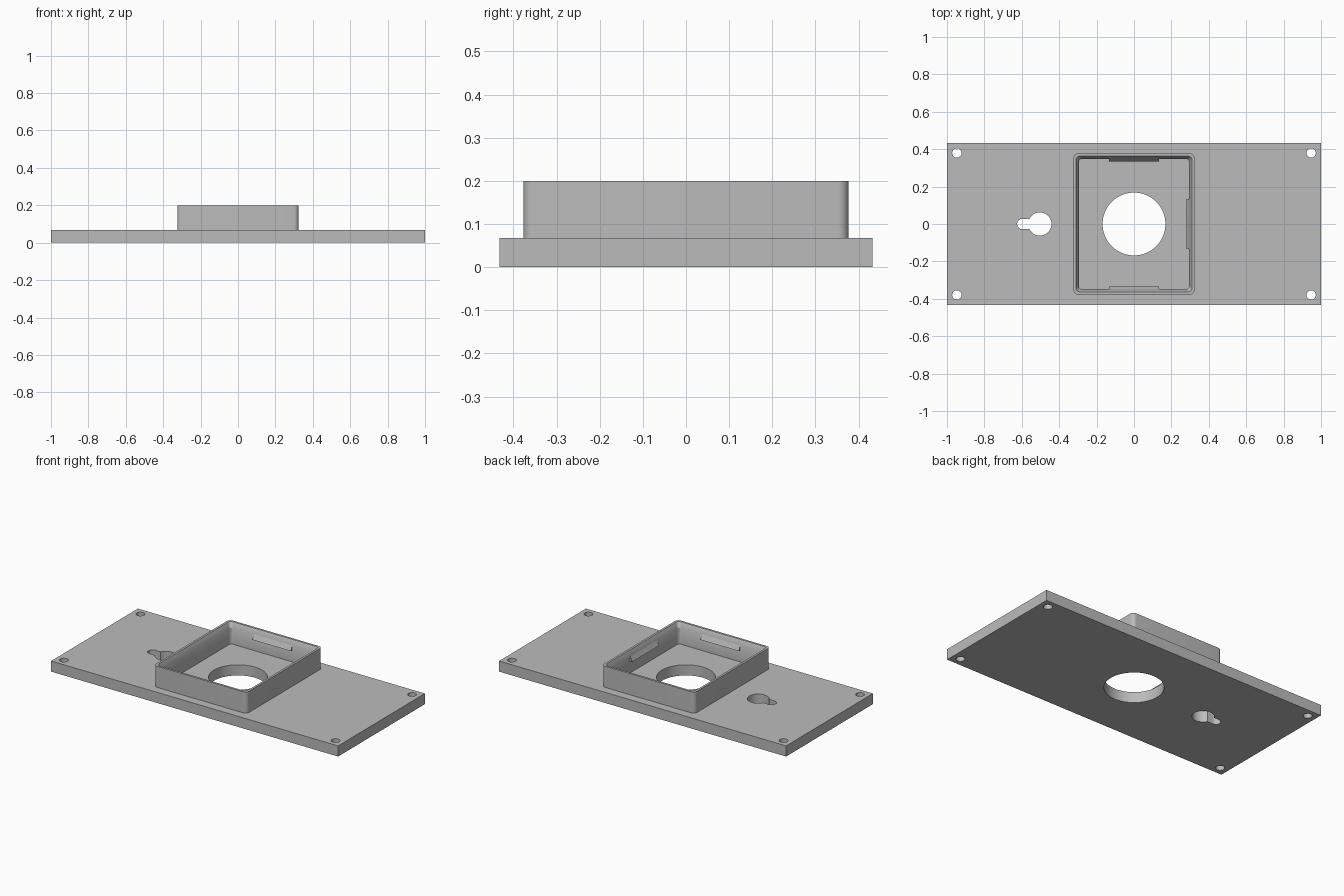
import bpy, bmesh, math
from mathutils import Matrix

cube = bpy.data.objects.get("Cube")
if cube:
    bpy.data.objects.remove(cube, do_unlink=True)

grey = bpy.data.materials.new("plain grey")
grey.use_nodes = True
grey.diffuse_color = (0.5, 0.5, 0.5, 1)
grey.node_tree.nodes["Principled BSDF"].inputs["Base Color"].default_value = (0.5, 0.5, 0.5, 1)

PLATE_TOP, RIM_TOP = 0.067, 0.2


def arc(cx, cy, r, start, end, steps):
    angles = [math.radians(start + (end - start) * i / steps) for i in range(steps + 1)]
    return [(cx + r * math.cos(a), cy + r * math.sin(a)) for a in angles]


def circle(cx, cy, r, steps=64):
    return arc(cx, cy, r, 0, 360, steps)[:-1]


def rounded_rect(hx, hy, r):
    pts = []
    for i, (sx, sy) in enumerate([(1, 1), (-1, 1), (-1, -1), (1, -1)]):
        pts += arc(sx * (hx - r), sy * (hy - r), r, 90 * i, 90 * i + 90, 8)
    return pts


def finish(name, bm):
    bmesh.ops.remove_doubles(bm, verts=bm.verts, dist=0.0001)
    bmesh.ops.recalc_face_normals(bm, faces=bm.faces)
    mesh = bpy.data.meshes.new(name)
    bm.to_mesh(mesh)
    bm.free()
    mesh.materials.clear()
    mesh.materials.append(grey)
    obj = bpy.data.objects.new(name, mesh)
    bpy.context.collection.objects.link(obj)
    bpy.ops.object.select_all(action='DESELECT')
    obj.select_set(True)
    bpy.context.view_layer.objects.active = obj
    bpy.ops.object.shade_smooth_by_angle(angle=math.radians(30))
    return obj


def pierced_plate(name, outlines, thickness):
    # Filled flat outline with holes, extruded to a solid
    curve = bpy.data.curves.new(name, 'CURVE')
    curve.dimensions = '2D'
    curve.fill_mode = 'BOTH'
    curve.extrude = thickness / 2
    for pts in outlines:
        spline = curve.splines.new('POLY')
        spline.points.add(len(pts) - 1)
        for point, (x, y) in zip(spline.points, pts):
            point.co = (x, y, 0, 1)
        spline.use_cyclic_u = True
    temp = bpy.data.objects.new(name + " outline", curve)
    bpy.context.collection.objects.link(temp)
    graph = bpy.context.evaluated_depsgraph_get()
    mesh = bpy.data.meshes.new_from_object(temp.evaluated_get(graph))
    bm = bmesh.new()
    bm.from_mesh(mesh)
    bmesh.ops.translate(bm, verts=bm.verts, vec=(0, 0, thickness / 2))
    bpy.data.objects.remove(temp, do_unlink=True)
    bpy.data.meshes.remove(mesh)
    return finish(name, bm)


# Base plate: central opening, keyhole slot and four corner screw holes
plate_edge = [(-1, -0.432), (1, -0.432), (1, 0.432), (-1, 0.432)]
big_r, slot_r = 0.062, 0.028
meet = math.degrees(math.asin(slot_r / big_r))
keyhole = (arc(-0.503, 0, big_r, meet - 180, 180 - meet, 40)
           + arc(-0.597, 0, slot_r, 90, 270, 16))
holes = [circle(0, 0, 0.168, 96), keyhole]
holes += [circle(sx * 0.947, sy * 0.38, 0.025, 32) for sx in (-1, 1) for sy in (-1, 1)]
pierced_plate("base_plate", [plate_edge] + holes, PLATE_TOP)

# Raised frame: rounded walls with a sloped inner lip
HX, HY = 0.324, 0.377
WALL, LIP, SLOPE = 0.029, 0.014, 0.03
bm = bmesh.new()
loops = []
for inset, z in [(0, PLATE_TOP), (0, RIM_TOP), (LIP, RIM_TOP),
                 (WALL, RIM_TOP - SLOPE), (WALL, PLATE_TOP)]:
    outline = rounded_rect(HX - inset, HY - inset, 0.025 - inset * 0.3)
    loops.append([bm.verts.new((x, y, z)) for x, y in outline])
for a, b in zip(loops, loops[1:]):
    for i in range(len(a)):
        j = (i + 1) % len(a)
        bm.faces.new((a[i], a[j], b[j], b[i]))
finish("raised_frame", bm)


# Wedge-shaped snap tabs on three of the inner walls
def snap_tab(name, distance, angle):
    z = RIM_TOP - SLOPE
    profile = [(distance + 0.005, z), (distance, z),
               (distance - 0.015, z - SLOPE), (distance + 0.005, z - SLOPE)]
    bm = bmesh.new()
    face = bm.faces.new([bm.verts.new((d, -0.134, h)) for d, h in profile])
    new = bmesh.ops.extrude_face_region(bm, geom=[face])["geom"]
    moved = [v for v in new if isinstance(v, bmesh.types.BMVert)]
    bmesh.ops.translate(bm, verts=moved, vec=(0, 0.268, 0))
    bm.transform(Matrix.Rotation(math.radians(angle), 4, 'Z'))
    finish(name, bm)


snap_tab("left_snap_tab", HX - WALL, 0)
snap_tab("back_snap_tab", HY - WALL, 90)
snap_tab("front_snap_tab", HY - WALL, -90)
